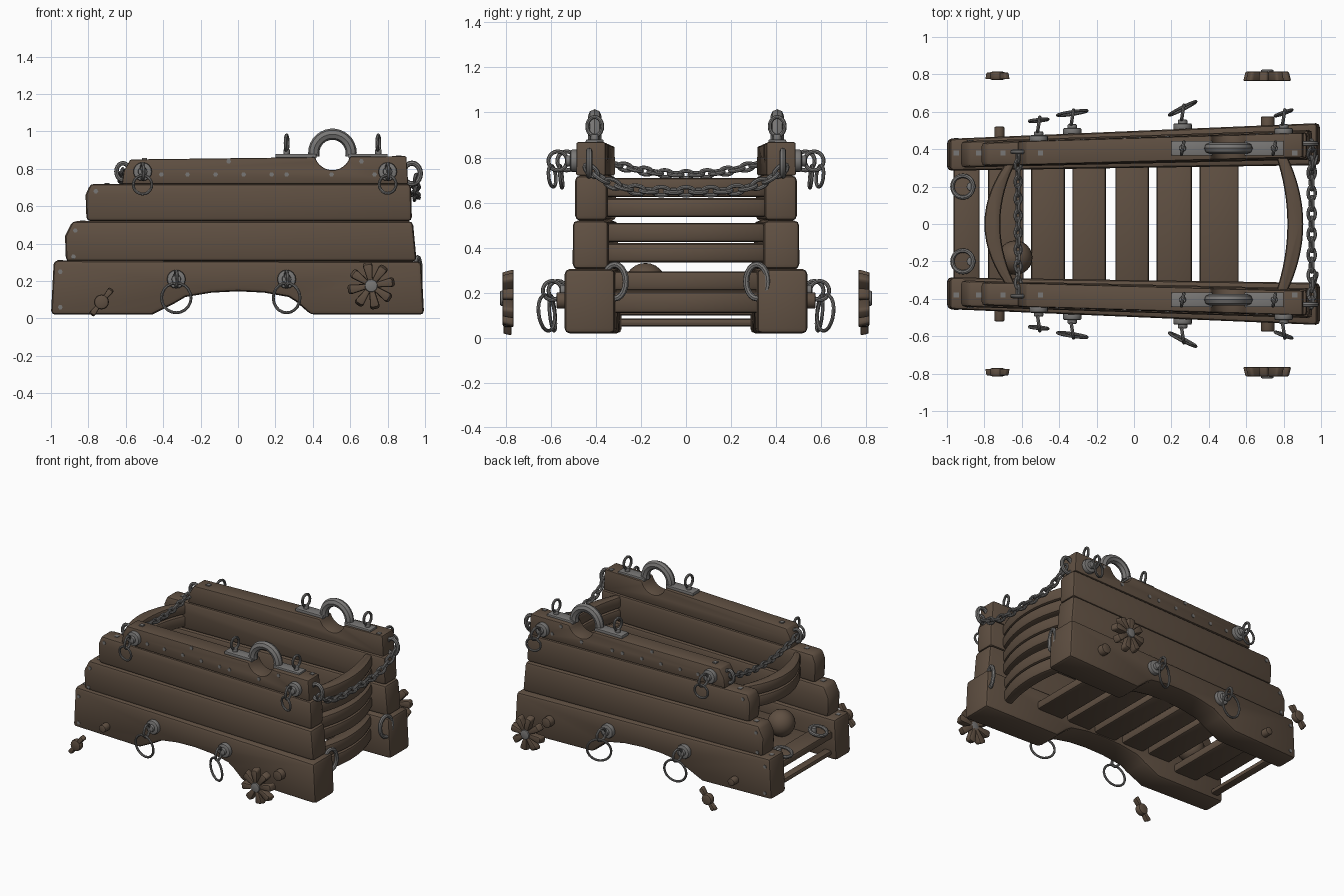
import bpy, bmesh, math
from mathutils import Vector, Matrix
from math import sin, cos, pi, radians

if "Cube" in bpy.data.objects:
    bpy.data.objects.remove(bpy.data.objects["Cube"])

def mat(name, c):
    m = bpy.data.materials.new(name)
    m.diffuse_color = (*c, 1)
    m.use_nodes = True
    m.node_tree.nodes["Principled BSDF"].inputs["Base Color"].default_value = m.diffuse_color
    return m
WOOD = mat("dark_wood", (0.115, 0.079, 0.054))
IRON = mat("grey_iron", (0.19, 0.185, 0.18))

def finish(ob, m, bevel=0, seg=2):
    ob.data.materials.clear()
    ob.data.materials.append(m)
    bpy.ops.object.select_all(action='DESELECT')
    ob.select_set(True)
    bpy.context.view_layer.objects.active = ob
    if bevel:
        b = ob.modifiers.new("bevel", 'BEVEL')
        b.width, b.segments, b.limit_method, b.angle_limit = bevel, seg, 'ANGLE', radians(35)
        bpy.ops.object.modifier_apply(modifier="bevel")
    bpy.ops.object.shade_smooth_by_angle(angle=radians(35))
    return ob

def prism(name, cap_a, cap_b, m=WOOD, bevel=0.02):
    """Solid between two matching outlines."""
    bm = bmesh.new()
    a = [bm.verts.new(p) for p in cap_a]
    b = [bm.verts.new(p) for p in cap_b]
    n = len(a)
    bm.faces.new(a)
    bm.faces.new(b[::-1])
    for i in range(n):
        bm.faces.new((a[i], b[i], b[(i + 1) % n], a[(i + 1) % n]))
    bmesh.ops.recalc_face_normals(bm, faces=bm.faces)
    me = bpy.data.meshes.new(name)
    bm.to_mesh(me)
    bm.free()
    ob = bpy.data.objects.new(name, me)
    bpy.context.collection.objects.link(ob)
    return finish(ob, m, bevel)

def box(name, x0, x1, y0, y1, z0, z1, m=WOOD, bevel=0.015):
    o = [(x0, y0), (x1, y0), (x1, y1), (x0, y1)]
    return prism(name, [(x, y, z0) for x, y in o], [(x, y, z1) for x, y in o], m, bevel)

def rod(name, a, b, r, m, bevel=0.006, n=16):
    a, b = Vector(a), Vector(b)
    q = (b - a).to_track_quat('Z', 'Y')
    c = [q @ Vector((r * cos(2 * pi * i / n), r * sin(2 * pi * i / n), 0)) for i in range(n)]
    return prism(name, [a + p for p in c], [b + p for p in c], m, bevel)

def tubes(name, paths, r, cyclic=True, m=IRON):
    """Round bar swept along one or more point paths."""
    cu = bpy.data.curves.new(name, 'CURVE')
    cu.dimensions, cu.bevel_depth, cu.bevel_resolution, cu.use_fill_caps = '3D', r, 2, True
    for pts in paths:
        s = cu.splines.new('POLY')
        s.points.add(len(pts) - 1)
        for p, v in zip(s.points, pts):
            p.co = (*v, 1)
        s.use_cyclic_u = cyclic
    ob = bpy.data.objects.new(name, cu)
    bpy.context.collection.objects.link(ob)
    bpy.ops.object.select_all(action='DESELECT')
    ob.select_set(True)
    bpy.context.view_layer.objects.active = ob
    bpy.ops.object.convert(target='MESH')
    return finish(bpy.context.object, m)

def loop(c, u, v, ru, rv=None, n=20):
    c, u, v = Vector(c), Vector(u).normalized(), Vector(v).normalized()
    rv = rv or ru
    return [c + u * ru * cos(2 * pi * i / n) + v * rv * sin(2 * pi * i / n) for i in range(n)]

def ball(name, c, r, m, n=24):
    bpy.ops.mesh.primitive_uv_sphere_add(segments=n, ring_count=n // 2, radius=r, location=c)
    ob = bpy.context.object
    ob.name = name
    return finish(ob, m)

def lerp(x, a, b):
    return a + (b - a) * (x + 1) / 2

# cheek plank outlines (x, z) with inner and outer y at x=-1 and x=1
arch = [(0.39, 0.02), (0.31, 0.09), (0.27, 0.115), (0.14, 0.138), (0, 0.145),
        (-0.14, 0.138), (-0.28, 0.115), (-0.34, 0.08), (-0.46, 0.02)]
notch = [(0.505 + 0.097 * cos(t), 0.89 + 0.097 * sin(t))
         for t in [radians(-18 - 12 * i) for i in range(13)]]
PLANKS = {
    "bottom": ([(-1, 0.02), (-0.985, 0.31), (0.98, 0.305), (0.995, 0.02)] + arch, 0.285, 0.315, 0.455, 0.54),
    "second": ([(-0.92, 0.305), (-0.925, 0.44), (-0.885, 0.52), (0.935, 0.52), (0.955, 0.305)], 0.30, 0.345, 0.44, 0.505),
    "third": ([(-0.81, 0.52), (-0.815, 0.66), (-0.79, 0.72), (0.925, 0.72), (0.93, 0.52)], 0.305, 0.35, 0.43, 0.495),
    "top": ([(-0.62, 0.72), (-0.61, 0.79), (-0.575, 0.85), (0.405, 0.862)] + notch[::-1]
            + [(0.605, 0.865), (0.90, 0.868), (0.91, 0.72)], 0.305, 0.36, 0.43, 0.49)}

def outer(level, x):
    return lerp(x, *PLANKS[level][3:])

for s, side in ((-1, "front"), (1, "back")):
    for lv, (pts, i0, i1, o0, o1) in PLANKS.items():
        prism(f"{side}_{lv}_cheek_plank", [(x, s * lerp(x, i0, i1), z) for x, z in pts],
              [(x, s * lerp(x, o0, o1), z) for x, z in pts], bevel=0.022 if lv != "top" else 0.014)

    # nail heads on the sides
    nails = [("top", x, 0.77) for x in (-0.41, -0.27, -0.12, 0.03, 0.18, 0.26, 0.5, 0.73)]
    nails += [("bottom", -0.95, 0.06), ("bottom", -0.95, 0.25), ("second", -0.88, 0.33),
              ("second", -0.87, 0.47), ("third", -0.76, 0.68), ("top", -0.05, 0.84), ("top", 0.66, 0.84)]
    for lv, x, z in nails:
        y = outer(lv, x)
        rod(f"{side}_nail", (x, s * (y - 0.01), z), (x, s * (y + 0.004), z), 0.013, IRON, 0, 6)

    # eye bolts with hanging rings on the sides
    for lv, x, z, r, tilt in (("top", -0.51, 0.785, 0.05, 0.1), ("top", 0.80, 0.785, 0.048, 0.35),
                              ("bottom", -0.33, 0.21, 0.08, 0.15), ("bottom", 0.26, 0.21, 0.08, 0.5)):
        y = outer(lv, x)
        rod(f"{side}_bolt_washer", (x, s * (y - 0.01), z), (x, s * (y + 0.03), z), 0.05, IRON, 0.01)
        rod(f"{side}_bolt_neck", (x, s * y, z), (x, s * (y + 0.05), z), 0.025, IRON)
        tubes(f"{side}_bolt_eye", [loop((x, s * (y + 0.085), z), (0.15, s, 0), (0, 0, 1), 0.042)], 0.009)
        tubes(f"{side}_hanging_ring", [loop((x, s * (y + 0.11), z - r - 0.02), (1, s * tilt, 0), (0, 0.1 * s, 1), r)], 0.008)

    # barrel pivot cap with flat plates and upright eyes
    yc = s * 0.405
    tubes(f"{side}_pivot_cap", [[(0.505 + 0.1 * cos(t), yc, 0.885 + 0.1 * sin(t))
          for t in [radians(-12 + 12 * i) for i in range(18)]]], 0.03, False)
    for x0, x1, xe in ((0.20, 0.42, 0.26), (0.59, 0.80, 0.75)):
        box(f"{side}_cap_plate", x0, x1, yc - 0.04, yc + 0.04, 0.855, 0.88, IRON, 0.006)
        rod(f"{side}_cap_eye_stem", (xe, yc, 0.87), (xe, yc, 0.905), 0.018, IRON)
        tubes(f"{side}_cap_eye", [loop((xe, yc, 0.938), (0.2, 1, 0), (0, 0, 1), 0.034, 0.042)], 0.009)

    # axle stubs
    rod(f"{side}_fore_axle_stub", (0.715, s * 0.45, 0.165), (0.715, s * 0.575, 0.165), 0.036, WOOD)
    rod(f"{side}_rear_axle_stub", (-0.72, s * 0.40, 0.1), (-0.72, s * 0.52, 0.1), 0.027, WOOD)

    # detached wheel spokes: large star and small two-blade piece
    def blades(name, cx, cz, angles, r0, r1, w, y0, y1):
        prof = [(r0, -w * 0.45), (r1 * 0.9, -w), (r1, -w * 0.7), (r1, w * 0.7), (r1 * 0.9, w), (r0, w * 0.45)]
        for a in angles:
            q = [(cx + u * cos(a) - v * sin(a), cz + u * sin(a) + v * cos(a)) for u, v in prof]
            prism(name, [(x, s * y0, z) for x, z in q],
                  [(cx + (x - cx) * 0.9, s * y1, cz + (z - cz) * 0.9) for x, z in q], WOOD, 0.008)
    blades(f"{side}_fore_spoke", 0.712, 0.175, [radians(10 + 45 * i) for i in range(8)], 0.015, 0.128, 0.027, 0.765, 0.815)
    rod(f"{side}_fore_hub", (0.712, s * 0.765, 0.175), (0.712, s * 0.825, 0.175), 0.034, IRON)
    blades(f"{side}_rear_spoke", -0.73, 0.088, [radians(52), radians(232)], 0.0, 0.09, 0.018, 0.775, 0.81)
    rod(f"{side}_rear_hub", (-0.73, s * 0.77, 0.088), (-0.73, s * 0.815, 0.088), 0.04, WOOD, 0.012)

    # rings at the fore end and on the rear step
    tubes(f"{side}_fore_end_ring", [loop((0.96, s * 0.315, 0.25), (0.3, 1, 0), (0, 0, 1), 0.05, 0.075)], 0.014)
    tubes(f"{side}_rear_step_ring", [loop((-0.915, s * 0.2, 0.25), (1, 0, 0.25), (0, 1, 0), 0.058)], 0.012)
    rod(f"{side}_rear_step_staple", (-0.87, s * 0.2, 0.2), (-0.87, s * 0.2, 0.265), 0.025, IRON)
    # chain anchors and nails on top of the cheeks
    tubes(f"{side}_fore_chain_anchor", [loop((0.93, s * 0.43, 0.775), (1, 0, 0), (0, 0, 1), 0.045, 0.055)], 0.014)
    tubes(f"{side}_rear_chain_anchor", [loop((-0.615, s * 0.385, 0.785), (1, 0, 0), (0, 0, 1), 0.035, 0.045)], 0.012)
    for x, z in ((-0.95, 0.306), (-0.83, 0.517), (-0.70, 0.717), (-0.5, 0.852), (0.86, 0.866)):
        box(f"{side}_top_nail", x - 0.014, x + 0.014, s * 0.38 - 0.014, s * 0.38 + 0.014, z - 0.01, z + 0.006, IRON, 0)

# bowed end boards
def bowed(name, x_mid, sign, drop, thick, half, z0, z1):
    ys = [half * (i / 8 - 1) for i in range(17)]
    out = [(sign * (x_mid - drop * (y / half) ** 2), y) for y in ys]
    inn = [(sign * (x_mid - thick - drop * 0.7 * (y / half) ** 2), y) for y in ys[::-1]]
    prism(name, [(x, y, z0) for x, y in out + inn], [(x, y, z1) for x, y in out + inn], WOOD, 0.018)
for z0, z1 in ((0.11, 0.205), (0.21, 0.295), (0.335, 0.42), (0.425, 0.51), (0.535, 0.62), (0.625, 0.71)):
    bowed("fore_bowed_board", 0.905, 1, 0.09, 0.085, 0.37, z0, z1)
for z0, z1 in ((0.535, 0.62), (0.625, 0.705)):
    bowed("rear_bowed_board", 0.80, -1, 0.14, 0.085, 0.36, z0, z1)

# floor slats and rear steps
for x0, x1 in ((-0.55, -0.37), (-0.33, -0.15), (-0.10, 0.08), (0.12, 0.31), (0.35, 0.56)):
    box("floor_slat", x0, x1, -0.34, 0.34, 0.155, 0.215)
box("ball_rest_slat", -0.78, -0.59, -0.32, 0.32, 0.10, 0.16)
box("rear_step", -0.965, -0.825, -0.32, 0.32, 0.17, 0.225)
box("rear_lower_bar", -0.96, -0.90, -0.32, 0.32, 0.05, 0.085)

# stray ball
ball("cannon_ball", (-0.635, -0.18, 0.24), 0.092, WOOD)

# sagging chains
def chain(name, x, half, z_end, z_mid, n, power, r):
    path = [Vector((x, half * t, z_mid + (z_end - z_mid) * abs(t) ** power))
            for t in [2 * i / 400 - 1 for i in range(401)]]
    dist = [0]
    for a, b in zip(path, path[1:]):
        dist.append(dist[-1] + (b - a).length)
    step, links = dist[-1] / n, []
    for k in range(n):
        i = min(range(401), key=lambda j: abs(dist[j] - (k + 0.5) * step))
        d = path[min(i + 2, 400)] - path[max(i - 2, 0)]
        side = Vector((1, 0, 0)) if k % 2 else d.cross(Vector((1, 0, 0)))
        side = Matrix.Rotation(0.35, 3, d.normalized()) @ side
        links.append(loop(path[i], d, side, step * 0.68, step * 0.36, 14))
    tubes(name, links, r)
chain("fore_chain", 0.95, 0.44, 0.76, 0.65, 17, 4, 0.0095)
chain("rear_chain", -0.62, 0.38, 0.79, 0.725, 17, 2, 0.009)
